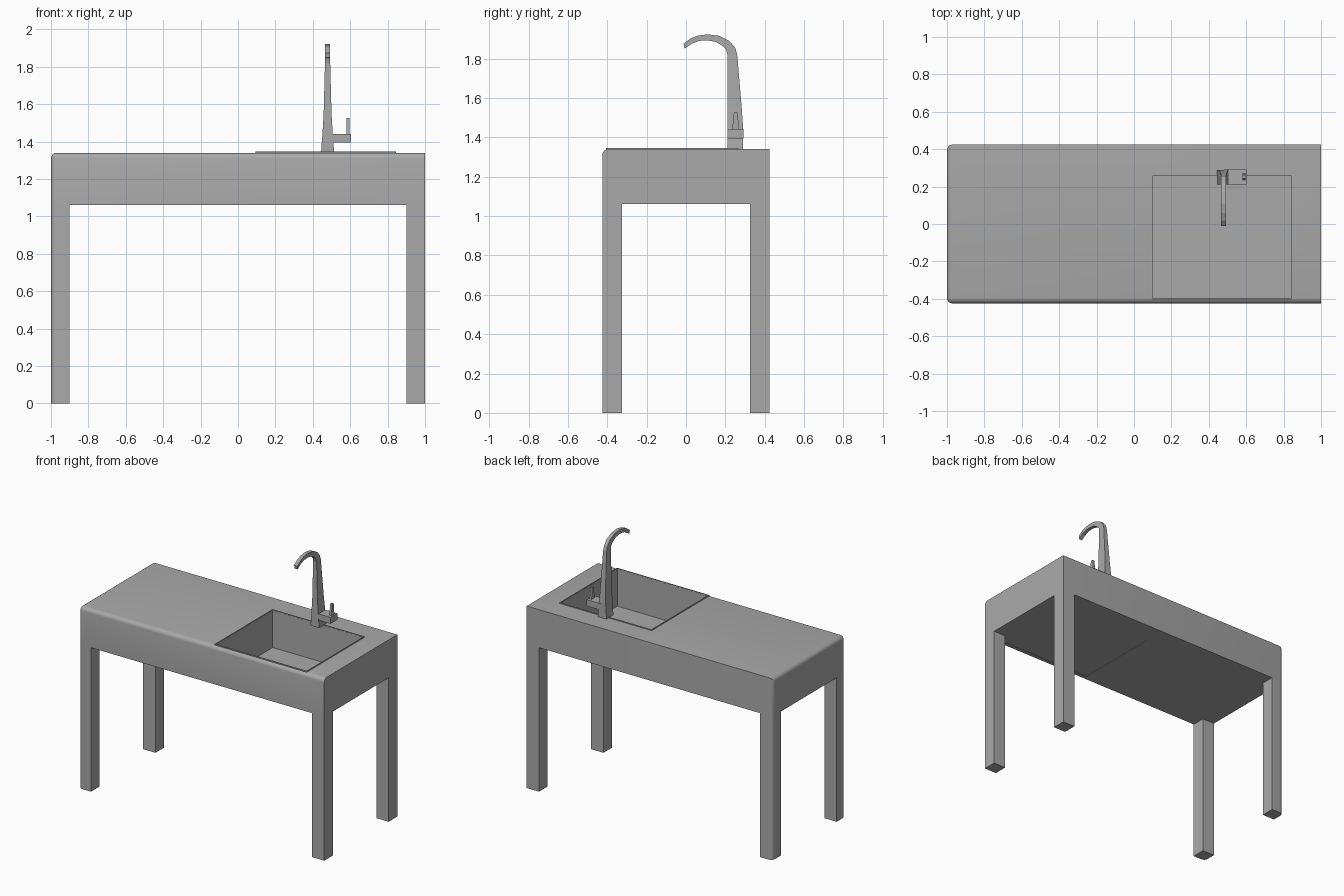
import bpy, bmesh, math
from mathutils import Vector

old = bpy.data.objects.get("Cube")
if old:
    bpy.data.objects.remove(old, do_unlink=True)

# Single material
grey = bpy.data.materials.new("plain grey")
grey.use_nodes = True
colour = (0.4, 0.4, 0.4, 1)
grey.diffuse_color = colour
grey.node_tree.nodes["Principled BSDF"].inputs["Base Color"].default_value = colour


def finish(name, bm, smooth=False):
    bmesh.ops.recalc_face_normals(bm, faces=bm.faces)
    mesh = bpy.data.meshes.new(name)
    bm.to_mesh(mesh)
    bm.free()
    mesh.materials.append(grey)
    obj = bpy.data.objects.new(name, mesh)
    bpy.context.collection.objects.link(obj)
    if smooth:
        bpy.ops.object.select_all(action="DESELECT")
        obj.select_set(True)
        bpy.context.view_layer.objects.active = obj
        bpy.ops.object.shade_smooth_by_angle(angle=math.radians(40))
    return obj


def box(name, lo, hi, rounded=None, radius=0.03):
    """Box between two corners; edges whose midpoint passes the rule are rounded."""
    lo, hi = Vector(lo), Vector(hi)
    bm = bmesh.new()
    bmesh.ops.create_cube(bm, size=1)
    picked = []
    if rounded:
        picked = [e for e in bm.edges if rounded(e.verts[0].co + e.verts[1].co)]
    for v in bm.verts:
        v.co = (lo + hi) / 2 + v.co * (hi - lo)
    if picked:
        bmesh.ops.bevel(bm, geom=picked, offset=radius, segments=4,
                        profile=0.5, affect="EDGES")
    return finish(name, bm, smooth=bool(picked))


def tapered(name, rings):
    """Skin a chain of four-sided rings and cap both ends."""
    bm = bmesh.new()
    loops = [[bm.verts.new(p) for p in ring] for ring in rings]
    for a, b in zip(loops, loops[1:]):
        for i in range(4):
            j = (i + 1) % 4
            bm.faces.new((a[i], a[j], b[j], b[i]))
    bm.faces.new(loops[0])
    bm.faces.new(loops[-1])
    return finish(name, bm)


HALF_Y, TOP, UNDER, LEG = 0.425, 1.34, 1.06, 0.1


# Worktop: rounded along the front, the right end and its two corners
def worktop_edges(m):
    on_top, on_front, on_right = m.z > 0.9, m.y < -0.9, m.x < -0.9
    return (on_top and (on_front or on_right)) or (on_right and abs(m.y) > 0.9)


worktop = box("worktop", (-1, -HALF_Y, UNDER), (1, HALF_Y, TOP), worktop_edges)

# Opening for the basin
rim_lo, rim_hi = (0.1, -0.4), (0.84, 0.26)
cutter = box("opening_cutter", (0.101, -0.399, 0.9), (0.839, 0.259, 1.5))
cutter.hide_render = True
cutter.hide_viewport = True
cutter.display_type = "WIRE"
cut = worktop.modifiers.new("basin opening", "BOOLEAN")
cut.operation = "DIFFERENCE"
cut.solver = "EXACT"
cut.object = cutter

# Legs, flush with the corners
for sx, end in ((-1, "right"), (1, "left")):
    for sy, side in ((-1, "front"), (1, "back")):
        xs = sorted((sx, sx * (1 - LEG)))
        ys = sorted((sy * HALF_Y, sy * (HALF_Y - LEG)))
        rule = (lambda m, s=sy: m.x < -0.9 and m.y * s > 0.9) if sx < 0 else None
        box(f"{side}_{end}_leg", (xs[0], ys[0], 0), (xs[1], ys[1], UNDER), rule)

# Basin with its flat rim, drawn from one inset sheet
bm = bmesh.new()
corners = ((rim_lo[0], rim_lo[1]), (rim_hi[0], rim_lo[1]),
           (rim_hi[0], rim_hi[1]), (rim_lo[0], rim_hi[1]))
sheet = bm.faces.new([bm.verts.new((x, y, TOP + 0.006)) for x, y in corners])
bmesh.ops.inset_region(bm, faces=[sheet], thickness=0.05)
well = bmesh.ops.extrude_discrete_faces(bm, faces=[sheet])["faces"][0]
bmesh.ops.translate(bm, verts=well.verts, vec=(0, 0, -0.278))
basin = finish("basin", bm)
if basin.data.polygons[0].normal.z < 0 or \
        max(basin.data.polygons, key=lambda p: p.area).normal.z < 0:
    basin.data.flip_normals()
shell = basin.modifiers.new("sheet thickness", "SOLIDIFY")
shell.thickness = 0.008
shell.offset = -1

# Tap: tapered column running into a hooked spout (back point, front point, half width)
TAP_X = 0.479
stations = [
    ((0.29, 1.34), (0.21, 1.34), 0.035),
    ((0.29, 1.45), (0.21, 1.45), 0.027),
    ((0.283, 1.55), (0.21, 1.55), 0.021),
    ((0.26, 1.82), (0.21, 1.82), 0.014),
    ((0.25, 1.855), (0.204, 1.845), 0.013),
    ((0.22, 1.89), (0.185, 1.865), 0.013),
    ((0.17, 1.915), (0.15, 1.885), 0.013),
    ((0.11, 1.923), (0.11, 1.892), 0.013),
    ((0.06, 1.916), (0.07, 1.89), 0.013),
    ((0.02, 1.9), (0.03, 1.876), 0.013),
    ((-0.012, 1.875), (-0.008, 1.85), 0.013),
]
tapered("tap_spout", [
    [(TAP_X - w, *a), (TAP_X + w, *a), (TAP_X + w, *b), (TAP_X - w, *b)]
    for a, b, w in stations])

# Tap handle arm and its upright lever
box("tap_arm", (0.48, 0.212, 1.395), (0.605, 0.292, 1.442))
lever = [(0.235, 0.27, 1.44), (0.243, 0.262, 1.525)]
tapered("tap_lever", [
    [(0.58, a, z), (0.596, a, z), (0.596, b, z), (0.58, b, z)] for a, b, z in lever])
